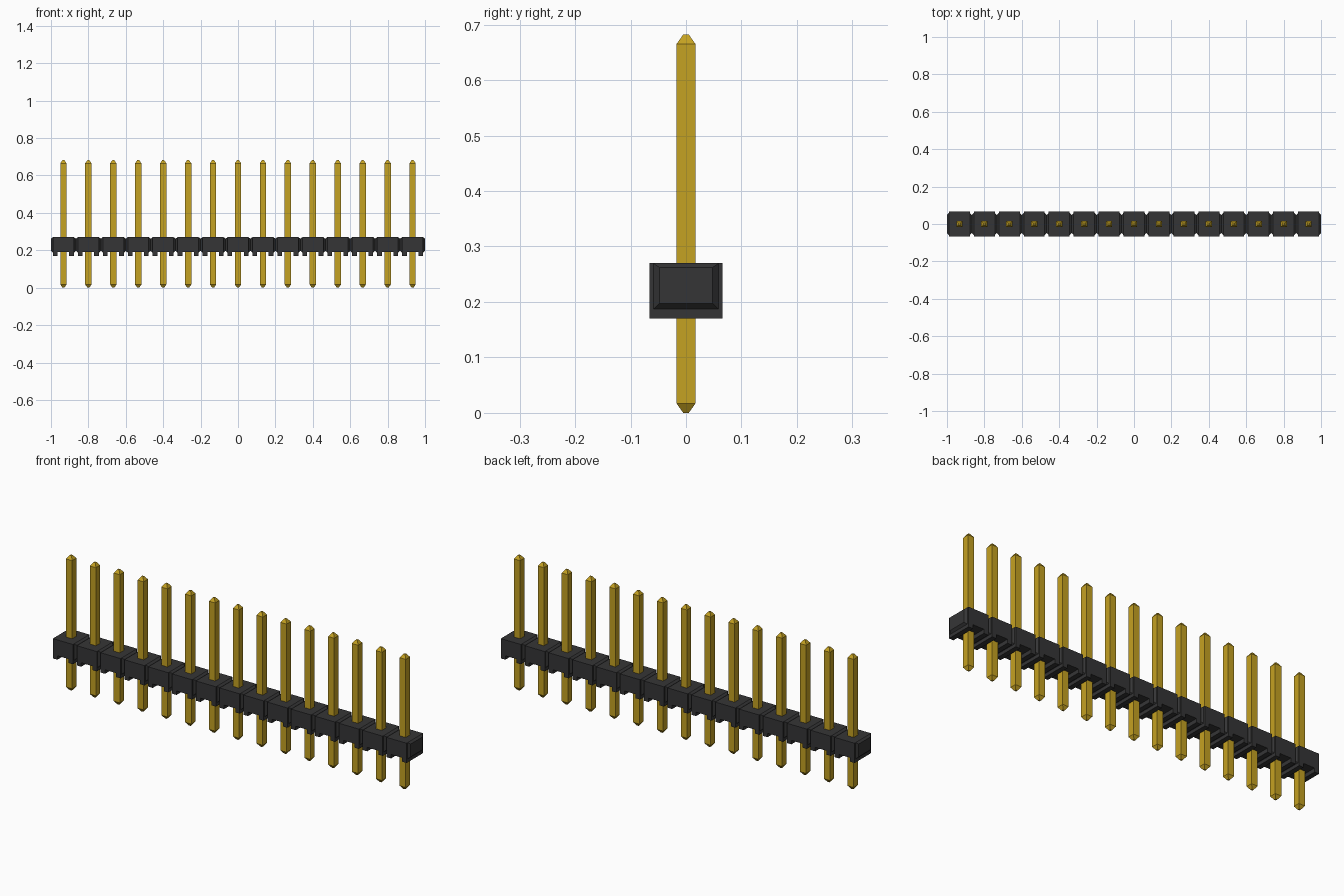
import bpy
import bmesh

if "Cube" in bpy.data.objects:
    bpy.data.objects.remove(bpy.data.objects["Cube"], do_unlink=True)

COUNT = 15
PITCH = 2 / COUNT


def material(name, color):
    mat = bpy.data.materials.new(name)
    mat.use_nodes = True
    mat.diffuse_color = color
    mat.node_tree.nodes["Principled BSDF"].inputs["Base Color"].default_value = color
    return mat


black = material("black plastic", (0.036, 0.036, 0.037, 1))
gold = material("gold metal", (0.56, 0.36, 0.016, 1))


def add_object(name, bm, mat):
    bmesh.ops.recalc_face_normals(bm, faces=bm.faces)
    mesh = bpy.data.meshes.new(name)
    bm.to_mesh(mesh)
    bm.free()
    mesh.materials.append(mat)
    obj = bpy.data.objects.new(name, mesh)
    bpy.context.collection.objects.link(obj)
    return obj


def loft(bm, rings):
    """Join matching rings of points and cap both ends."""
    loops = [[bm.verts.new(p) for p in ring] for ring in rings]
    n = len(loops[0])
    for a, b in zip(loops, loops[1:]):
        for i in range(n):
            j = (i + 1) % n
            bm.faces.new((a[i], a[j], b[j], b[i]))
    bm.faces.new(loops[0])
    bm.faces.new(loops[-1])


def square(half, z):
    return [(-half, -half, z), (half, -half, z), (half, half, z), (-half, half, z)]


def end_ring(x, half, low, high):
    return [(x, -half, low), (x, half, low), (x, half, high), (x, -half, high)]


# Square pin with blunt pyramid tips
def make_pin():
    bm = bmesh.new()
    loft(bm, [square(0.005, 0), square(0.017, 0.017),
              square(0.017, 0.665), square(0.005, 0.682)])
    return add_object("pin_1", bm, gold)


# Housing block: channelled core with tapered joining bosses on both sides
def make_block():
    bm = bmesh.new()
    side, floor, roof, channel = 0.056, 0.17, 0.27, 0.031
    half_profile = [(channel, 0.19), (channel, floor), (side, floor), (side, roof)]
    profile = half_profile + [(-x, z) for x, z in reversed(half_profile)]
    loft(bm, [[(x, y, z) for x, z in profile] for y in (-0.066, 0.066)])
    for s in (-1, 1):
        loft(bm, [end_ring(s * side, 0.059, 0.187, roof),
                  end_ring(s * PITCH / 2, 0.048, 0.197, 0.262)])
    return add_object("housing_block_1", bm, black)


# Repeat along the row
for base, label in ((make_pin(), "pin"), (make_block(), "housing_block")):
    for i in range(COUNT):
        obj = base
        if i:
            obj = bpy.data.objects.new(f"{label}_{i + 1}", base.data)
            bpy.context.collection.objects.link(obj)
        obj.location.x = (i - (COUNT - 1) / 2) * PITCH
